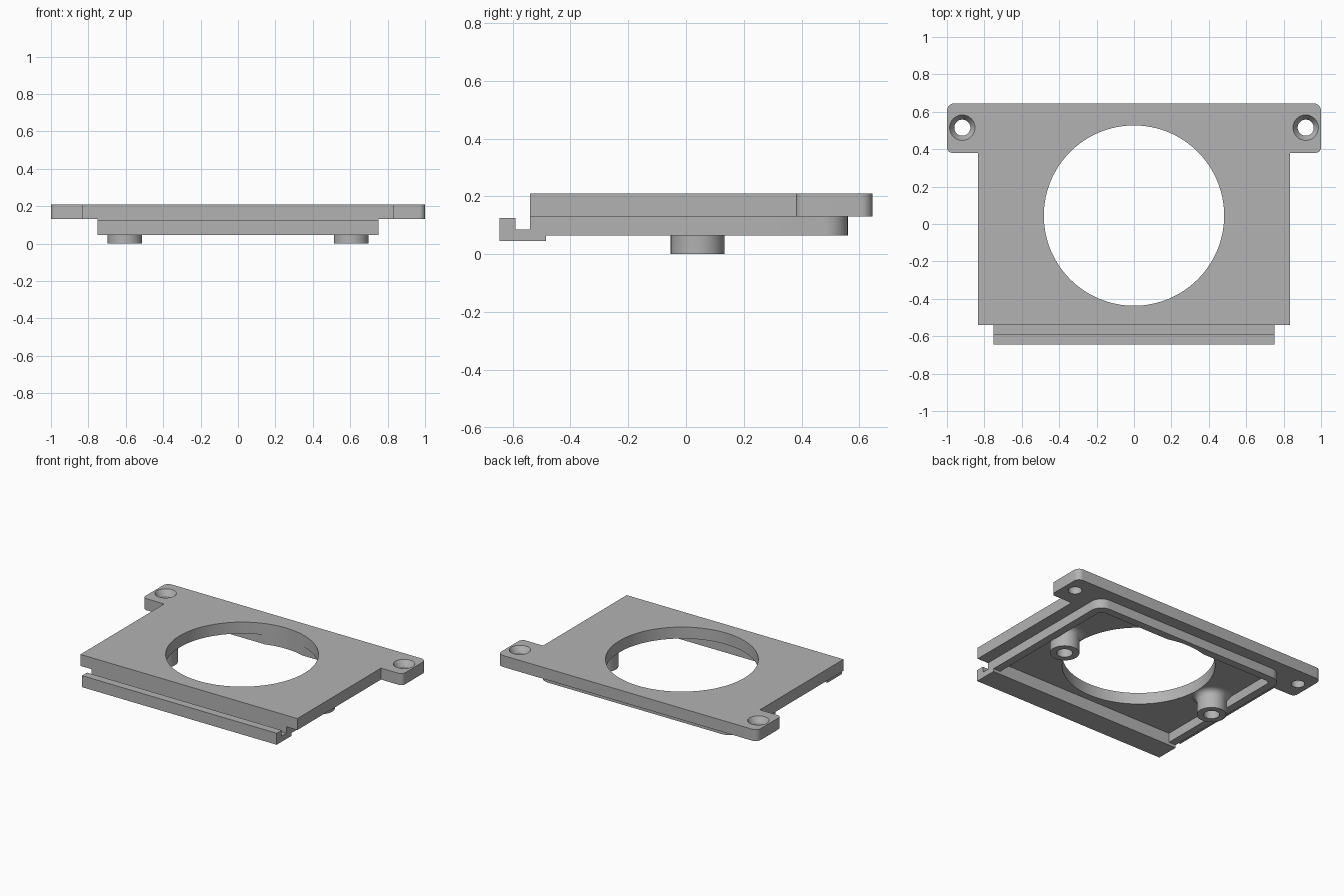
import bpy, bmesh, math
from mathutils import Vector, Matrix

old = bpy.data.objects.get("Cube")
if old:
    bpy.data.objects.remove(old, do_unlink=True)

grey = bpy.data.materials.new("plain grey")
grey.use_nodes = True
COLOUR = (0.45, 0.45, 0.45, 1)
grey.diffuse_color = COLOUR
grey.node_tree.nodes["Principled BSDF"].inputs["Base Color"].default_value = COLOUR


def finish(name, bm):
    bmesh.ops.remove_doubles(bm, verts=bm.verts, dist=1e-5)
    bmesh.ops.recalc_face_normals(bm, faces=bm.faces)
    mesh = bpy.data.meshes.new(name)
    bm.to_mesh(mesh)
    bm.free()
    mesh.materials.append(grey)
    ob = bpy.data.objects.new(name, mesh)
    bpy.context.collection.objects.link(ob)
    return ob


def rounded(corners, steps=8):
    """Turn (x, y, radius) right-angle corners into an outline with arcs."""
    out = []
    for i, (x, y, r) in enumerate(corners):
        p = Vector((x, y))
        if not r:
            out.append(p)
            continue
        to_prev = (Vector(corners[i - 1][:2]) - p).normalized()
        to_next = (Vector(corners[(i + 1) % len(corners)][:2]) - p).normalized()
        centre = p + (to_prev + to_next) * r
        for k in range(steps + 1):
            a = math.pi / 2 * k / steps
            out.append(centre - to_next * r * math.cos(a) - to_prev * r * math.sin(a))
    return out


def mirrored(half):
    """Complete a left-half outline to a full symmetric one."""
    return half + [(-x, y, r) for x, y, r in reversed(half)]


def extrude(name, points, offset):
    bm = bmesh.new()
    face = bm.faces.new([bm.verts.new(p) for p in points])
    ext = bmesh.ops.extrude_face_region(bm, geom=[face], use_keep_orig=True)["geom"]
    moved = [g for g in ext if isinstance(g, bmesh.types.BMVert)]
    bmesh.ops.translate(bm, vec=offset, verts=moved)
    return finish(name, bm)


def slab(name, half, z0, z1):
    outline = rounded(mirrored(half))
    return extrude(name, [(p.x, p.y, z0) for p in outline], (0, 0, z1 - z0))


def lathe(name, profile, x, y, steps=64):
    bm = bmesh.new()
    verts = [bm.verts.new((r, 0, z)) for r, z in profile]
    edges = [bm.edges.new(pair) for pair in zip(verts, verts[1:])]
    bmesh.ops.spin(bm, geom=verts + edges, cent=(0, 0, 0), axis=(0, 0, 1),
                   angle=2 * math.pi, steps=steps)
    bmesh.ops.transform(bm, matrix=Matrix.Translation((x, y, 0)), verts=bm.verts)
    return finish(name, bm)


def activate(ob):
    bpy.ops.object.select_all(action='DESELECT')
    ob.select_set(True)
    bpy.context.view_layer.objects.active = ob


def cut(ob, cutter):
    activate(ob)
    mod = ob.modifiers.new("cut", 'BOOLEAN')
    mod.operation, mod.solver, mod.object = 'DIFFERENCE', 'EXACT', cutter
    bpy.ops.object.modifier_apply(modifier=mod.name)


Z_LOW, Z_MID, Z_TOP = 0.065, 0.13, 0.21

# Top plate with two mounting ears
plate = slab("top_plate", [(0.835, -0.54, 0), (0.835, 0.38, 0),
                           (1, 0.38, 0.03), (1, 0.645, 0.04)], Z_MID, Z_TOP)

# Rim underneath, open toward the front lip
rim = slab("under_rim", [(0.695, 0.505, 0.03), (0.695, -0.485, 0),
                         (0.75, -0.485, 0), (0.75, 0.56, 0.08)], Z_LOW, Z_MID)

# Grooved front lip
lip_profile = [(-0.645, 0.045), (-0.485, 0.045), (-0.485, Z_MID), (-0.54, Z_MID),
               (-0.54, 0.085), (-0.59, 0.085), (-0.59, 0.125), (-0.645, 0.125)]
lip = extrude("front_lip", [(-0.75, y, z) for y, z in lip_profile], (1.5, 0, 0))

# Screw bosses with blind holes and a filleted base
FILLET = 0.04
flare = [(0.093 + FILLET * (1 - math.cos(a)), Z_MID - FILLET + FILLET * math.sin(a))
         for a in (math.pi / 2 * k / 6 for k in range(7))]
boss_profile = [(0, 0.1), (0.05, 0.1), (0.05, 0), (0.093, 0)] + flare + [(0, Z_MID)]
bosses = [lathe(side + "_boss", boss_profile, s * 0.605, 0.04)
          for side, s in (("left", 1), ("right", -1))]

# Large round opening
opening = lathe("opening_cutter", [(0, -0.1), (0.482, -0.1), (0.482, 0.4), (0, 0.4)],
                0, 0.045, 128)
for part in [plate, rim] + bosses:
    cut(part, opening)
cutters = [opening]

# Countersunk ear holes
sink = [(0, 0.1), (0.043, 0.1), (0.043, 0.17), (0.068, Z_TOP), (0.068, 0.25), (0, 0.25)]
for s in (1, -1):
    cutter = lathe("ear_hole_cutter", sink, s * 0.918, 0.515, 48)
    cut(plate, cutter)
    cutters.append(cutter)
for cutter in cutters:
    bpy.data.objects.remove(cutter, do_unlink=True)

for part in [plate, rim, lip] + bosses:
    activate(part)
    bpy.ops.object.shade_smooth_by_angle(angle=math.radians(30))
